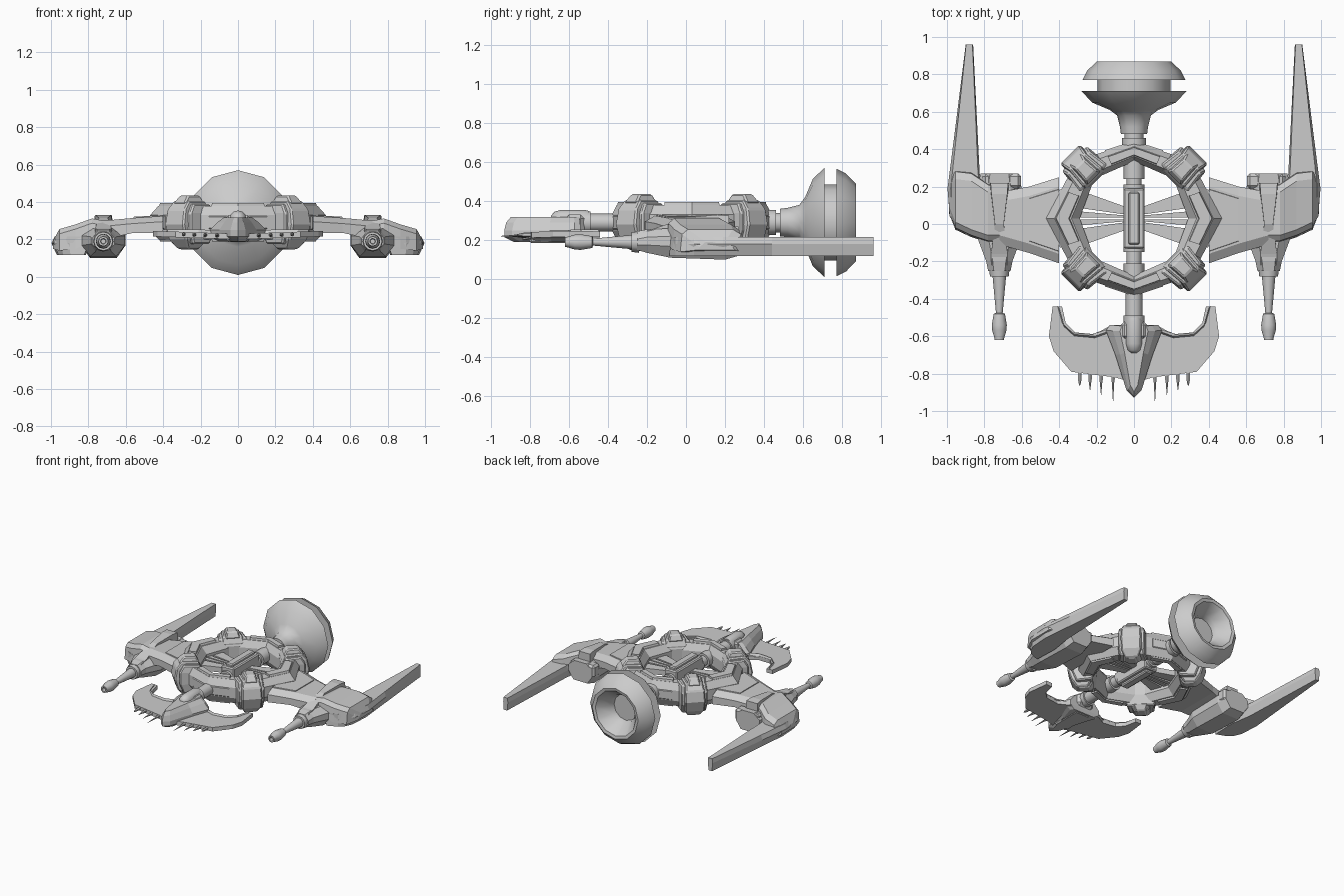
import bpy, bmesh, math
from math import sin, cos, pi
from mathutils import Vector

cube = bpy.data.objects.get("Cube")
if cube:
    bpy.data.objects.remove(cube, do_unlink=True)

grey = bpy.data.materials.new("hull_grey")
grey.use_nodes = True
grey.diffuse_color = (0.6, 0.6, 0.6, 1)
grey.node_tree.nodes["Principled BSDF"].inputs["Base Color"].default_value = (0.6, 0.6, 0.6, 1)

AXIS_Z = 0.29           # height of the central rod
RING_Y = 0.03           # centre of the ring
POD_X = 0.72            # side pod centre line


def loft(name, rings, mirror=False, bevel=0, caps=True, closed=False, smooth=0):
    """Skin a list of equal-length point rings."""
    bm = bmesh.new()
    rows = [[bm.verts.new(p) for p in ring] for ring in rings]
    n = len(rows[0])
    pairs = list(zip(rows, rows[1:])) + ([(rows[-1], rows[0])] if closed else [])
    for a, b in pairs:
        for i in range(n):
            j = (i + 1) % n
            bm.faces.new((a[i], a[j], b[j], b[i]))
    if caps and not closed:
        bm.faces.new(rows[0])
        bm.faces.new(rows[-1])
    bmesh.ops.recalc_face_normals(bm, faces=bm.faces)
    mesh = bpy.data.meshes.new(name)
    bm.to_mesh(mesh)
    bm.free()
    mesh.materials.append(grey)
    ob = bpy.data.objects.new(name, mesh)
    bpy.context.collection.objects.link(ob)
    if smooth:
        bpy.ops.object.select_all(action='DESELECT')
        bpy.context.view_layer.objects.active = ob
        ob.select_set(True)
        bpy.ops.object.shade_smooth_by_angle(angle=math.radians(smooth))
    if bevel:
        m = ob.modifiers.new("bevel", 'BEVEL')
        m.width, m.segments = bevel, 1
    if mirror:
        ob.modifiers.new("mirror", 'MIRROR').use_clip = False
    return ob


def prism(name, outline, z0, z1, **kw):
    return loft(name, [[(x, y, z) for x, y in outline] for z in (z0, z1)], **kw)


def lathe(name, profile, x=0, z=AXIS_Z, n=12, **kw):
    """Revolve (y, radius) pairs around a line along y."""
    rings = [[(x + r * sin(2 * pi * i / n), y, z + r * cos(2 * pi * i / n))
              for i in range(n)] for y, r in profile]
    return loft(name, rings, smooth=40, **kw)


def box(name, x, y, z, bevel=0.008, **kw):
    return prism(name, [(x[0], y[0]), (x[1], y[0]), (x[1], y[1]), (x[0], y[1])],
                 z[0], z[1], bevel=bevel, **kw)


# --- Ring: eight corners, flattened octagonal section ---
OUTER = [(0.47, 0.435, 0.41, 0.435)[i % 4] for i in range(8)]
INNER = [(0.29, 0.30, 0.305, 0.30)[i % 4] for i in range(8)]


def ring_point(k, t, z):
    a = k * pi / 4
    i, f = int(k // 1) % 8, k % 1
    def at(i):
        r = INNER[i] + t * (OUTER[i] - INNER[i])
        return Vector((r * cos(i * pi / 4), RING_Y + r * sin(i * pi / 4), z))
    return at(i).lerp(at((i + 1) % 8), f)


section = [(0, .25), (.25, .2), (.75, .2), (1, .25), (1, .33), (.75, .38), (.25, .38), (0, .33)]
loft("ring", [[ring_point(k, t, z) for t, z in section] for k in range(8)], closed=True)

# Raised panels on the four open spans, above, below and on the rim
for k in (0, 2, 4, 6):
    span = (k - 0.5, k, k + 0.5)
    for side, z0, z1 in (("top", .37, .395), ("bottom", .21, .19)):
        loft(f"ring_panel_{side}_{k}",
             [[ring_point(s % 8, t, z) for t, z in ((.28, z0), (.33, z1), (.7, z1), (.75, z0))]
              for s in span])
    loft(f"rim_panel_{k}",
         [[ring_point(s % 8, t, z) for t, z in ((.95, .25), (1.05, .26), (1.05, .32), (.95, .33))]
          for s in span])

# --- Clamps on the diagonals ---
clamp = [(.15, .34, .42, .05), (.2, .3, .46, .08), (.28, .29, .485, .085),
         (.36, .29, .47, .08), (.405, .315, .43, .07)]
collar = [(.175, .31, .42, .1), (.25, .285, .45, .11), (.34, .285, .45, .11), (.39, .31, .42, .1)]
cap = [(.39, .3, .45, .055), (.435, .325, .41, .04)]
foot = [(.19, .3, .44, .055), (.145, .33, .41, .035)]
for k in range(4):
    a = pi / 4 + k * pi / 2
    u, v = Vector((cos(a), sin(a), 0)), Vector((-sin(a), cos(a), 0))
    for part, levels in (("clamp", clamp), ("clamp_collar", collar),
                         ("clamp_cap", cap), ("clamp_foot", foot)):
        rings = []
        for z, r0, r1, w in levels:
            o = Vector((0, RING_Y, z))
            rings.append([o + u * r0 + v * w, o + u * r1 + v * w * .85,
                          o + u * r1 - v * w * .85, o + u * r0 - v * w])
        loft(f"{part}_{k}", rings, bevel=0.008)

# --- Central rod with stepped collars ---
lathe("central_rod", [(-.66, .045), (-.55, .045), (-.55, .056), (-.49, .056), (-.49, .045),
                      (-.33, .045), (-.33, .055), (-.21, .055), (-.21, .04), (-.15, .04),
                      (-.15, .055), (.21, .055), (.21, .04), (.24, .04), (.24, .055),
                      (.41, .055), (.41, .065), (.46, .065), (.46, .05), (.52, .05)])
box("core_housing", (-.055, .055), (-.13, .19), (.22, .37))
box("core_top_plate", (-.03, .03), (-.11, .17), (.36, .39))
box("core_bottom_plate", (-.03, .03), (-.11, .17), (.2, .23))

# Fan blades joining the core to the ring
for name, yo0, yo1, yi0, yi1 in (("outer", .09, .19, .05, .09), ("inner", .035, .07, .035, .045)):
    for s in (1, -1):
        prism(f"fan_blade_{name}_{'rear' if s > 0 else 'front'}",
              [(.32, RING_Y + s * (yo0 - .03)), (.32, RING_Y + s * (yo1 - .03)),
               (.04, RING_Y + s * (yi1 - .03)), (.04, RING_Y + s * (yi0 - .03))],
              .27, .31, mirror=True)

# --- Rear engine bell with a recessed nozzle ---
lathe("engine_bell", [(.48, .07), (.52, .075), (.58, .09), (.61, .13), (.65, .225), (.71, .28),
                      (.71, .195), (.77, .195), (.77, .275), (.82, .25), (.87, .198),
                      (.865, .175), (.78, .11), (.74, .1)])

# --- Struts from ring to pods ---
strut = [(.40, .25, -.21, .235, .325), (.56, .20, -.155, .235, .315), (.72, .17, -.11, .2, .3)]
loft("strut", [[(x, y0, zb), (x, y0, zt - .03), (x, y0 - .05, zt), (x, y1 + .05, zt),
                (x, y1, zt - .03), (x, y1, zb)] for x, y0, y1, zb, zt in strut], mirror=True)
loft("strut_panel", [[(x, y0 - .06, zt - .01), (x, y0 - .065, zt + .006),
                      (x, y1 + .065, zt + .006), (x, y1 + .06, zt - .01)]
                     for x, y0, y1, zb, zt in strut[:2]], mirror=True)

# --- Side pods ---
pod = [(-.25, .06, .15, .225), (-.2, .07, .135, .235), (-.08, .115, .11, .24),
       (.2, .118, .1, .245), (.27, .1, .12, .25)]
loft("pod", [[(POD_X + sx * w, y, z) for sx, z in
              ((-.6, zb), (.6, zb), (1, zb * .4 + zt * .6 - .02), (1, zt - .02), (.5, zt + .02),
               (-.5, zt + .02), (-1, zt - .02), (-1, zb * .4 + zt * .6 - .02))]
             for y, w, zb, zt in pod], mirror=True)
box("pod_rear_block", (.605, .81), (.19, .27), (.17, .265), mirror=True, bevel=.015)
spine = [(-.22, .05, .245), (-.16, .052, .26), (0, .028, .315), (.16, .05, .33), (.22, .055, .325)]
loft("pod_spine", [[(POD_X - w, y, .2), (POD_X - w * .85, y, z), (POD_X + w * .85, y, z),
                    (POD_X + w, y, .2)] for y, w, z in spine], mirror=True)

# Forward gun with a swollen muzzle
lathe("pod_gun", [(-.24, .055), (-.28, .05), (-.28, .036), (-.4, .025), (-.475, .018),
                  (-.48, .03), (-.54, .04), (-.57, .038), (-.61, .026), (-.62, .026),
                  (-.62, .015), (-.58, .012)], x=POD_X, z=.19, mirror=True)

# Shoulder fairing curving down to the long tail fin
fairing = [(.72, -.1, .2, .2, .3), (.78, -.1, .22, .19, .312), (.87, -.07, .28, .15, .28),
           (.955, -.03, .29, .14, .255), (.99, .06, .25, .15, .19)]
loft("shoulder_fairing", [[(x, y0, zb), (x, y0 + .01, zt - .025), (x, y0 + .04, zt),
                           (x, y1 - .05, zt), (x, y1 - .01, zt - .025), (x, y1, zb)]
                          for x, y0, y1, zb, zt in fairing], mirror=True)
fin = [(.86, .96), (.9, .96), (.965, .44), (.997, .19), (.985, .04), (.95, -.02), (.9, -.055),
       (.8, -.085), (.79, .1), (.825, .27)]
loft("tail_fin", [[(.885 + (x - .885) * .75, y, .118) for x, y in fin],
                  [(x, y, .18) for x, y in fin],
                  [(.885 + (x - .885) * .85, y, .215) for x, y in fin]], mirror=True)

# --- Front head: crescent wing ---
crescent = [(0, -.55), (.13, -.545), (.21, -.59), (.315, -.58), (.365, -.53), (.385, -.44),
            (.435, -.44), (.455, -.6), (.43, -.68), (.335, -.79), (.1, -.82), (0, -.85)]
loft("crescent_wing", [[(x, y, z + .035 * x) for x, y in crescent]
                       for z in (.2, .23)], mirror=True)
# Lip along the rear edge of the wing
lip = [(.1, -.56), (.21, -.6), (.32, -.59), (.375, -.54), (.4, -.45)]
loft("wing_lip", [[(x, y - .012, .225 + .035 * x), (x, y, .25 + .01 * x),
                   (x + .012, y + .012, .225 + .035 * x)] for x, y in lip], mirror=True)

# Head hull: wide base skirt, narrow keel on top
skirt = [(0, -.93), (.04, -.89), (.1, -.7), (.15, -.57), (.13, -.54), (0, -.54)]
skirt += [(-x, y) for x, y in skirt[-2:0:-1]]
loft("head_hull", [[(x * s, -.6 + (y + .6) * t, z) for x, y in skirt]
                   for z, s, t in ((.19, .7, .85), (.215, 1, 1), (.25, 1, 1),
                                   (.29, .75, .97), (.318, .5, .9))])
lathe("head_neck_cap", [(-.69, .015), (-.675, .035), (-.64, .045), (-.52, .045), (-.5, .04)], z=.31)
box("head_neck_block", (-.07, .07), (-.62, -.52), (.23, .33), bevel=.02)
box("head_keel", (-.06, .06), (-.8, -.56), (.185, .21))

# Spikes along the leading edge
for i, (x, tip) in enumerate(((.112, -.95), (.176, -.915), (.235, -.89), (.29, -.865))):
    lathe(f"spike_{i}", [(-.78, .011), (-.83, .011), (-.85, .007), (tip, .001)],
          x=x, z=.217 + .035 * x, n=6, mirror=True)
